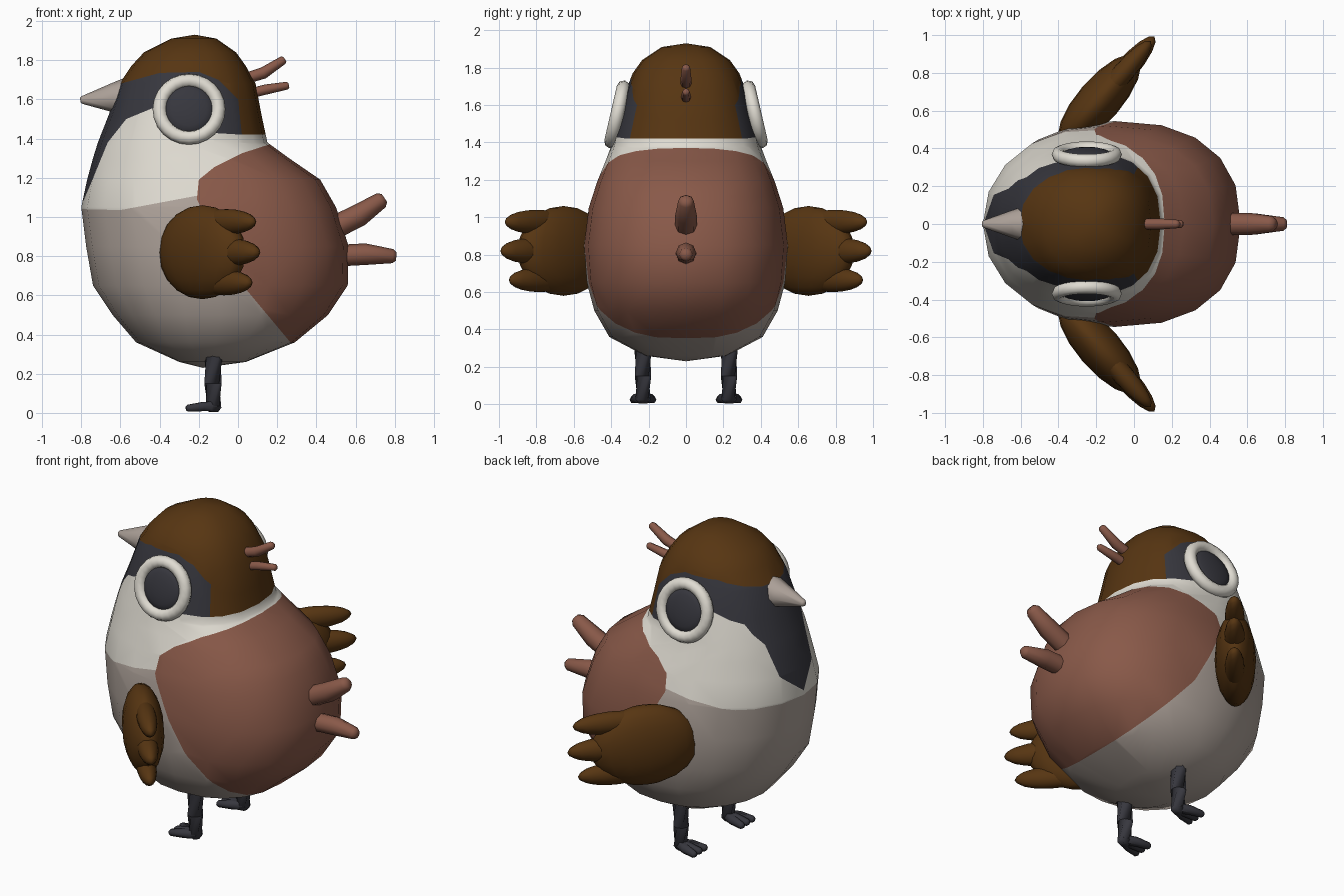
import bpy, bmesh, math
from mathutils import Vector, Matrix
from mathutils.geometry import intersect_point_line

if "Cube" in bpy.data.objects:
    bpy.data.objects.remove(bpy.data.objects["Cube"])


def material(name, rgb):
    m = bpy.data.materials.new(name)
    m.diffuse_color = (*rgb, 1)
    m.use_nodes = True
    m.node_tree.nodes["Principled BSDF"].inputs["Base Color"].default_value = m.diffuse_color
    return m


BROWN = material("dark brown", (0.095, 0.036, 0.006))
DARK = material("charcoal", (0.038, 0.038, 0.048))
RUST = material("rust", (0.25, 0.10, 0.066))
WHITE = material("off white", (0.74, 0.71, 0.64))
TAN = material("warm grey", (0.42, 0.36, 0.32))


def finish(name, bm, mats, smooth=180):
    bmesh.ops.recalc_face_normals(bm, faces=bm.faces)
    mesh = bpy.data.meshes.new(name)
    bm.to_mesh(mesh)
    bm.free()
    ob = bpy.data.objects.new(name, mesh)
    bpy.context.collection.objects.link(ob)
    for m in mats:
        mesh.materials.append(m)
    for p in mesh.polygons:
        p.use_smooth = True
    if smooth < 180:
        mesh.set_sharp_from_angle(angle=math.radians(smooth))
    return ob


def skin(bm, rings):
    """Join a list of vertex rings with quads."""
    for a, b in zip(rings, rings[1:]):
        n = len(a)
        for i in range(n):
            bm.faces.new((a[i], a[(i + 1) % n], b[(i + 1) % n], b[i]))


def tube(bm, pts, radii, sides=8):
    """Tapered tube along points with a small rounded tip."""
    pts = [Vector(p) for p in pts]
    d = (pts[-1] - pts[-2]).normalized()
    pts.append(pts[-1] + d * radii[-1] * 0.5)
    radii = list(radii) + [radii[-1] * 0.6]
    rings = []
    for i, (p, r) in enumerate(zip(pts, radii)):
        t = (pts[min(i + 1, len(pts) - 1)] - pts[max(i - 1, 0)]).normalized()
        q = t.to_track_quat('Z', 'Y')
        rings.append([bm.verts.new(p + q @ Vector((r * math.cos(a), r * math.sin(a), 0)))
                      for a in (2 * math.pi * k / sides for k in range(sides))])
    skin(bm, rings)
    bm.faces.new(rings[0])
    bm.faces.new(rings[-1])


def inside(x, z, poly):
    hit = False
    for (x1, z1), (x2, z2) in zip(poly, poly[1:] + poly[:1]):
        if (z1 > z) != (z2 > z) and x < (x2 - x1) * (z - z1) / (z2 - z1) + x1:
            hit = not hit
    return hit


# Body: stacked rings given as height, front x, back x, half width
SECTIONS = [(0.26, -0.30, 0.04, 0.22), (0.36, -0.52, 0.29, 0.41), (0.50, -0.64, 0.46, 0.49),
            (0.65, -0.74, 0.56, 0.53), (0.85, -0.775, 0.565, 0.545), (1.05, -0.80, 0.50, 0.52),
            (1.19, -0.77, 0.42, 0.475), (1.30, -0.74, 0.26, 0.43), (1.38, -0.715, 0.15, 0.40),
            (1.52, -0.66, 0.12, 0.365), (1.68, -0.605, 0.09, 0.32), (1.77, -0.545, 0.04, 0.285),
            (1.84, -0.48, -0.01, 0.235), (1.91, -0.34, -0.11, 0.13)]
SEG = 20
bm = bmesh.new()
rings = []
for z, xf, xb, w in SECTIONS:
    ring = []
    for k in range(SEG):
        a = 2 * math.pi * k / SEG
        c, s = math.cos(a), math.sin(a)
        e = 2 / (2.4 if c > 0 else 2.1)
        ring.append(bm.verts.new(((xf + xb) / 2 + (xb - xf) / 2 * math.copysign(abs(c) ** e, c),
                                  w * math.copysign(abs(s) ** e, s), z)))
    rings.append(ring)
skin(bm, rings)
for ring, tip in ((rings[0], (-0.18, 0, 0.23)), (rings[-1], (-0.22, 0, 1.93))):
    v = bm.verts.new(tip)
    for i in range(SEG):
        bm.faces.new((ring[i], ring[(i + 1) % SEG], v))

# Plumage borders in side profile, each followed by far closing corners
cap = [(-1, 1.67), (-0.6, 1.68), (-0.4, 1.735), (-0.2, 1.74), (-0.1, 1.70), (0, 1.60),
       (0.02, 1.42), (1, 1.42)]
mask = [(-1, 1.03), (-0.81, 1.035), (-0.755, 1.16), (-0.665, 1.38), (-0.57, 1.50), (-0.4, 1.57),
        (-0.25, 1.55), (-0.15, 1.43), (0.02, 1.42)]
back = [(1, 1.37), (0.16, 1.37), (0.02, 1.325), (-0.12, 1.255), (-0.2, 1.19), (-0.21, 1.09),
        (0, 0.68), (0.28, 0.345), (0.4, 0.2)]
breast = [(-1, 1.045), (-0.6, 1.035), (-0.2, 1.11), (1, 1.11)]
for line in (cap, mask, back, breast):
    for (x1, z1), (x2, z2) in zip(line, line[1:]):
        faces = []
        for f in bm.faces:
            xs = [v.co.x for v in f.verts]
            zs = [v.co.z for v in f.verts]
            if (max(xs) >= min(x1, x2) and min(xs) <= max(x1, x2)
                    and max(zs) >= min(z1, z2) and min(zs) <= max(z1, z2)):
                faces.append(f)
        geom = faces + list({e for f in faces for e in f.edges}) + list({v for f in faces for v in f.verts})
        bmesh.ops.bisect_plane(bm, geom=geom, dist=1e-4, plane_co=(x1, 0, z1),
                               plane_no=(z1 - z2, 0, x2 - x1))
regions = [cap + [(1, 3), (-1, 3)], mask + [(0.02, 3), (-1, 3)],
           back + [(1, 0.2)], breast + [(1, 3), (-1, 3)]]
for f in bm.faces:
    c = f.calc_center_median()
    f.material_index = next((i for i, p in enumerate(regions) if inside(c.x, c.z, p)), 4)
finish("body", bm, [BROWN, DARK, RUST, WHITE, TAN])

# Beak
bm = bmesh.new()
tube(bm, [(-0.58, 0, 1.612), (-0.64, 0, 1.608), (-0.795, 0, 1.597)], [0.095, 0.075, 0.02])
finish("beak", bm, [TAN], 60)

# Crest and tail feathers
for name, pts, radii in (
        ("crest_upper", [(0.02, 0, 1.70), (0.13, 0, 1.735), (0.23, 0, 1.80)], [0.028, 0.03, 0.022]),
        ("crest_lower", [(0.02, 0, 1.62), (0.14, 0, 1.65), (0.25, 0, 1.67)], [0.024, 0.026, 0.02]),
        ("tail_upper", [(0.46, 0, 0.93), (0.62, 0, 1.01), (0.73, 0, 1.085)], [0.06, 0.058, 0.042]),
        ("tail_lower", [(0.46, 0, 0.80), (0.65, 0, 0.81), (0.79, 0, 0.80)], [0.055, 0.055, 0.036])):
    bm = bmesh.new()
    tube(bm, pts, radii)
    finish(name, bm, [RUST], 60)

for side, s in (("left", -1), ("right", 1)):
    # Leg with three toes
    bm = bmesh.new()
    tube(bm, [(-0.125, s * 0.23, 0.32), (-0.128, s * 0.23, 0.15), (-0.125, s * 0.23, 0.025)],
         [0.05, 0.044, 0.04])
    for spread in (-0.05, 0, 0.05):
        tube(bm, [(-0.11, s * 0.23, 0.034), (-0.18, s * 0.23 + spread * 0.7, 0.032),
                  (-0.255, s * 0.23 + spread * 1.05, 0.024)], [0.03, 0.027, 0.02], 6)
    for v in bm.verts:
        v.co.z = max(v.co.z, 0.0)
    finish(side + "_leg", bm, [DARK], 60)

    # Wing: a rounded palm and three feather tips, flared outwards
    bm = bmesh.new()
    for u, z, lu, lt, lz in ((-0.02, 0, 0.31, 0.115, 0.24), (0.17, 0.155, 0.225, 0.055, 0.065),
                             (0.19, 0.0, 0.235, 0.06, 0.07), (0.15, -0.155, 0.215, 0.055, 0.065)):
        bmesh.ops.create_uvsphere(bm, u_segments=16, v_segments=10, radius=1,
                                  matrix=Matrix.Translation((u, 0, z)) @ Matrix.Diagonal((lu, lt, lz, 1)))
    for v in bm.verts:
        u, t, z = v.co
        v.co = (-0.17 + 0.655 * u + 0.756 * t, s * (0.67 + 0.756 * u - 0.655 * t), 0.82 + z)
    finish(side + "_wing", bm, [BROWN])

    # Eye ring and pupil, leaning with the side of the head
    normal = Vector((0, s, 0.23)).normalized()
    place = Matrix.Translation((-0.25, s * 0.368, 1.55)) @ normal.to_track_quat('Z', 'Y').to_matrix().to_4x4()
    bm = bmesh.new()
    hoop = []
    for k in range(25):
        a = 2 * math.pi * (k % 24) / 24
        hoop.append([bm.verts.new(place @ Vector((
            (0.15 + 0.036 * math.cos(b)) * math.cos(a),
            (0.15 + 0.036 * math.cos(b)) * math.sin(a), 0.036 * math.sin(b))))
            for b in (2 * math.pi * j / 8 for j in range(8))])
    skin(bm, hoop)
    bmesh.ops.remove_doubles(bm, verts=bm.verts, dist=1e-5)
    finish(side + "_eye_ring", bm, [WHITE])
    bm = bmesh.new()
    bmesh.ops.create_uvsphere(bm, u_segments=20, v_segments=8, radius=1,
                              matrix=place @ Matrix.Diagonal((0.128, 0.128, 0.03, 1)))
    finish(side + "_pupil", bm, [DARK])
